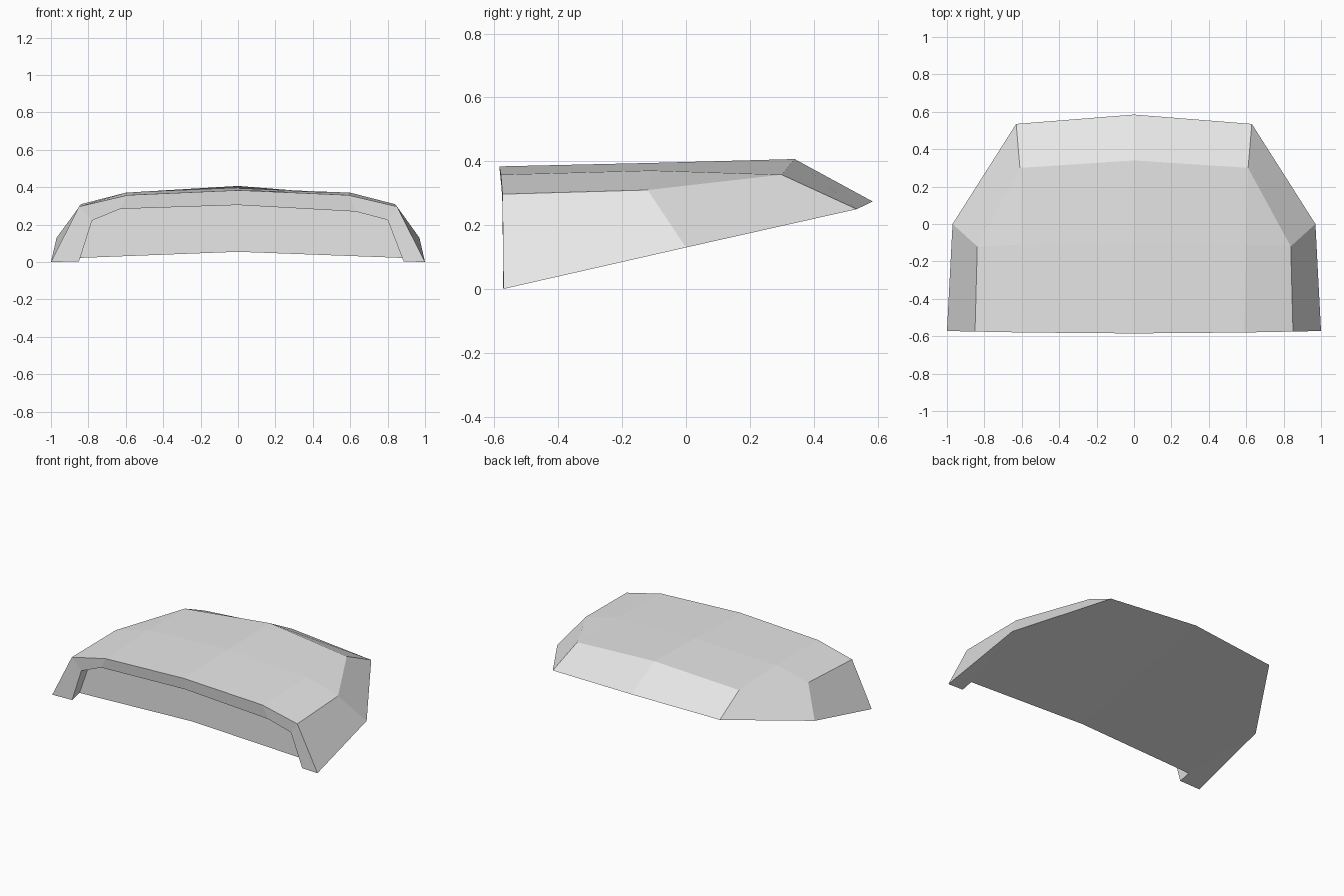
import bpy
import bmesh

cube = bpy.data.objects.get("Cube")
if cube:
    bpy.data.objects.remove(cube, do_unlink=True)

grey = bpy.data.materials.new("light_grey")
grey.use_nodes = True
grey.diffuse_color = (0.8, 0.8, 0.8, 1)
grey.node_tree.nodes["Principled BSDF"].inputs["Base Color"].default_value = (0.8, 0.8, 0.8, 1)

bm = bmesh.new()


def mirrored(half):
    """Row of vertices from -x to +x, given the +x half from rim to centre."""
    left = [bm.verts.new(p) for p in half]
    right = [bm.verts.new((-p[0], p[1], p[2])) for p in half[:-1]]
    return right + left[::-1]


def bridge(a, b):
    for i in range(len(a) - 1):
        bm.faces.new((a[i], a[i + 1], b[i + 1], b[i]))


# Outer shell: front edge, shoulder line, rear crest and rear lip
front = mirrored([(1, -.572, 0), (.85, -.575, .297), (.59, -.58, .358), (0, -.585, .384)])
shoulder = mirrored([(.97, 0, .13), (.838, -.12, .31), (.6, -.11, .371), (0, -.1, .395)])
crest = mirrored([(.61, .3, .358), (0, .34, .407)])
lip = mirrored([(.63, .535, .25), (0, .585, .274)])
bridge(front, shoulder)
bridge(crest, lip)
s, c = shoulder, crest
for face in ((s[0], s[1], c[0], lip[0]), (s[1], s[2], c[0]), (s[2], s[3], c[1], c[0]),
             (s[3], s[4], c[2], c[1]), (s[4], s[5], c[2]), (s[5], s[6], lip[2], c[2])):
    bm.faces.new(face)

# Front opening: slightly uneven rim and its recessed copy
opening = [(-.85, .004), (-.78, .222), (-.63, .284), (0, .305),
           (.63, .27), (.8, .225), (.885, .004)]
rim = [bm.verts.new((x, -.573, z)) for x, z in opening]
back = [bm.verts.new((x, -.493, z)) for x, z in opening]
back[0].co.z = back[-1].co.z = .022
bridge(front, rim)
bridge(rim, back)

# Recess back wall and closed underside
sill = bm.verts.new((0, -.493, .055))
bm.faces.new(back[:4] + [sill])
bm.faces.new(back[3:] + [sill])
for end, l in ((0, 0), (-1, 2)):
    bm.faces.new((front[end], s[end], back[end], rim[end]))
    bm.faces.new((s[end], lip[l], lip[1], sill, back[end]))

bmesh.ops.recalc_face_normals(bm, faces=bm.faces)
mesh = bpy.data.meshes.new("curved_shell")
bm.to_mesh(mesh)
bm.free()
mesh.materials.append(grey)
shell = bpy.data.objects.new("curved_shell", mesh)
bpy.context.scene.collection.objects.link(shell)
